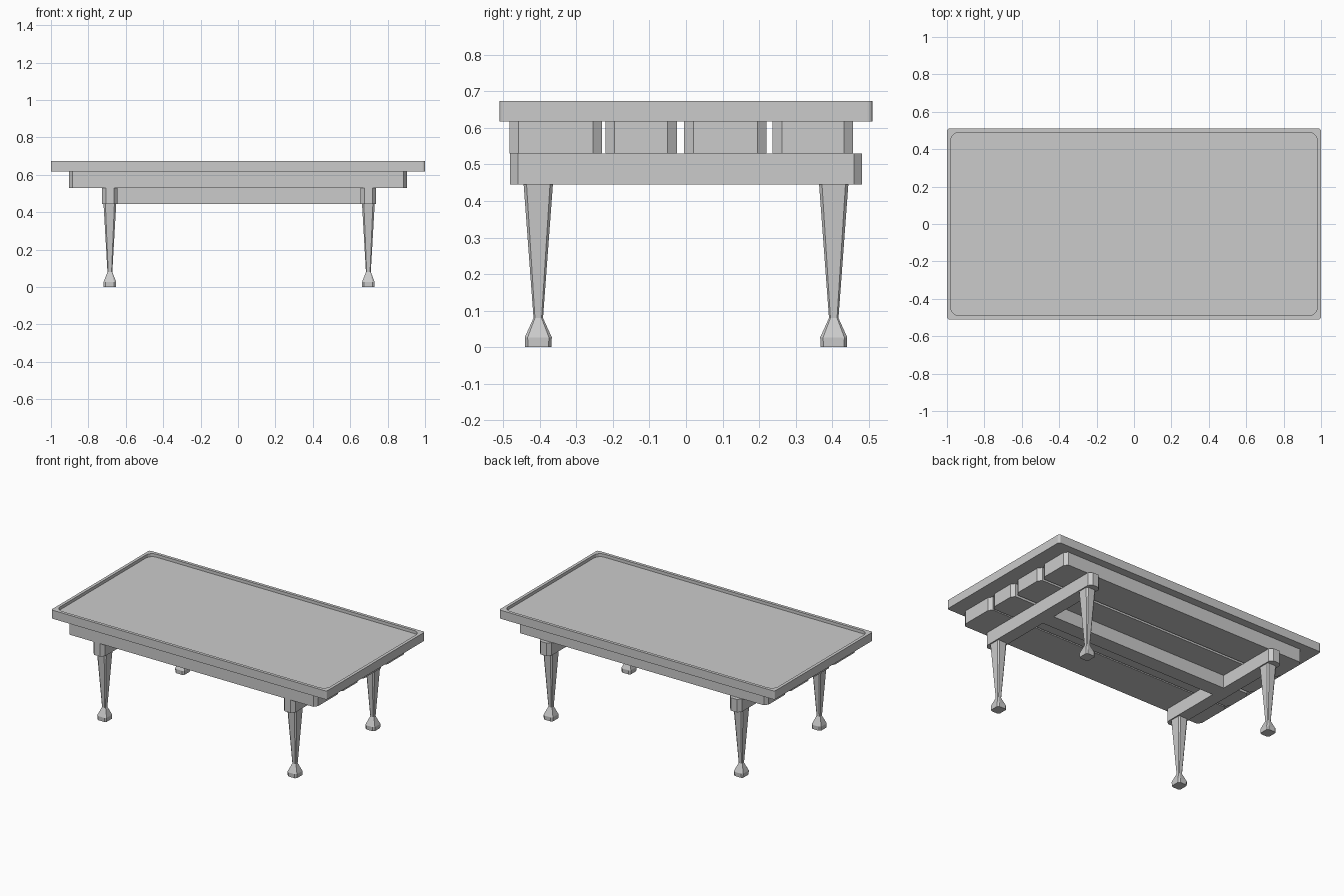
import bpy, bmesh, math

cube = bpy.data.objects.get("Cube")
if cube:
    bpy.data.objects.remove(cube, do_unlink=True)

grey = bpy.data.materials.new("plain grey")
grey.use_nodes = True
COLOUR = (0.6, 0.6, 0.6, 1)
grey.diffuse_color = COLOUR
grey.node_tree.nodes["Principled BSDF"].inputs["Base Color"].default_value = COLOUR


def outline(hx, hy, rx, ry, segs):
    """Rectangle with cut (segs=1) or rounded corners, counter-clockwise."""
    points = []
    for quarter, (sx, sy) in enumerate([(1, 1), (-1, 1), (-1, -1), (1, -1)]):
        for i in range(segs + 1):
            a = (quarter + i / segs) * math.pi / 2
            points.append((sx * (hx - rx) + rx * math.cos(a),
                           sy * (hy - ry) + ry * math.sin(a)))
    return points


def loft(name, sections, location=(0, 0, 0), segs=1):
    """Skin a stack of (z, half x, half y, corner x, corner y) sections."""
    bm = bmesh.new()
    rings = [[bm.verts.new((x, y, z)) for x, y in outline(hx, hy, rx, ry, segs)]
             for z, hx, hy, rx, ry in sections]
    for low, high in zip(rings, rings[1:]):
        for i in range(len(low)):
            j = (i + 1) % len(low)
            bm.faces.new((low[i], low[j], high[j], high[i]))
    bm.faces.new(rings[0][::-1])
    bm.faces.new(rings[-1])
    mesh = bpy.data.meshes.new(name)
    bm.to_mesh(mesh)
    bm.free()
    mesh.materials.append(grey)
    obj = bpy.data.objects.new(name, mesh)
    obj.location = location
    bpy.context.collection.objects.link(obj)
    return obj


# Table top with a shallow tray recess
TOP, UNDER, RAIL, LEG = 0.673, 0.617, 0.53, 0.445
loft("table_top", [
    (UNDER, 1.0, 0.51, 0.013, 0.013),
    (TOP, 1.0, 0.51, 0.013, 0.013),
    (TOP, 0.98, 0.49, 0.045, 0.045),
    (TOP - 0.02, 0.98, 0.49, 0.045, 0.045)], segs=4)

# Four long planks under the top
for i, (y0, y1) in enumerate([(-0.483, -0.23), (-0.22, -0.025),
                              (-0.005, 0.22), (0.237, 0.457)]):
    half = (y1 - y0) / 2
    loft(f"support_plank_{i + 1}", [(z, 0.903, half, 0.018, 0.025) for z in (RAIL, UNDER)],
         (0, (y0 + y1) / 2, 0))

# Centre stretcher between the cross rails
loft("centre_stretcher", [(z, 0.67, 0.05, 0.005, 0.005) for z in (LEG, RAIL)])

# Cross rails, each carrying two tapered legs with flared feet
for side, x in (("right", -0.685), ("left", 0.697)):
    loft(f"{side}_cross_rail", [(z, 0.042, 0.482, 0.02, 0.022) for z in (LEG, RAIL)], (x, 0, 0))
    for end, y in (("front", -0.404), ("back", 0.404)):
        loft(f"{end}_{side}_leg", [
            (0, 0.033, 0.036, 0.011, 0.008),
            (0.027, 0.034, 0.037, 0.011, 0.008),
            (0.08, 0.013, 0.013, 0.004, 0.004),
            (LEG, 0.034, 0.04, 0.01, 0.008)], (x, y, 0))
